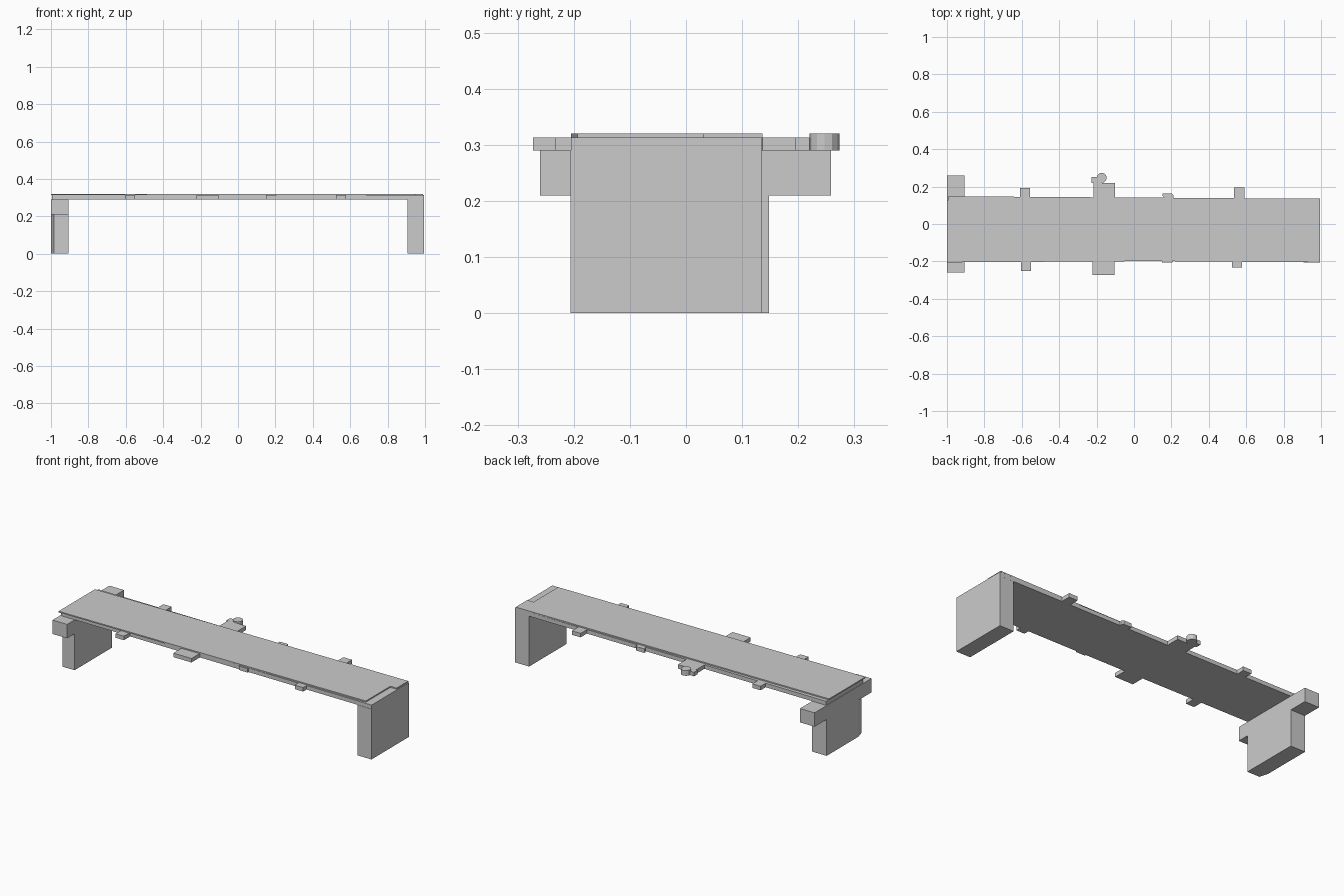
import bpy, bmesh, math

if "Cube" in bpy.data.objects:
    bpy.data.objects.remove(bpy.data.objects["Cube"])


def prism(name, outline, z0, z1):
    """Extrude a counter-clockwise plan outline between two heights."""
    bm = bmesh.new()
    low = [bm.verts.new((x, y, z0)) for x, y in outline]
    high = [bm.verts.new((x, y, z1)) for x, y in outline]
    bm.faces.new(low[::-1])
    bm.faces.new(high)
    n = len(outline)
    for i in range(n):
        j = (i + 1) % n
        bm.faces.new((low[i], low[j], high[j], high[i]))
    mesh = bpy.data.meshes.new(name)
    bm.to_mesh(mesh)
    bm.free()
    ob = bpy.data.objects.new(name, mesh)
    bpy.context.collection.objects.link(ob)
    return ob


def box(name, x0, x1, y0, y1, z0, z1):
    return prism(name, [(x0, y0), (x1, y0), (x1, y1), (x0, y1)], z0, z1)


DECK_LOW, DECK_TOP, TOP = 0.29, 0.313, 0.32

# Slightly skewed deck slab
prism("deck", [(-0.995, -0.19), (0.995, -0.205), (0.995, 0.135), (-0.995, 0.148)],
      DECK_LOW, DECK_TOP)

# Thin top plate, with a stepped right end
prism("top_plate", [(-1.0, -0.205), (0.95, -0.193), (0.95, 0.03), (0.99, 0.03),
                    (0.99, 0.136), (-1.0, 0.126)], DECK_TOP, TOP)

# End legs; the left one has a clipped front corner
prism("left_leg", [(-0.985, -0.192), (-0.907, -0.192), (-0.907, 0.148),
                   (-1.0, 0.148), (-1.0, -0.14)], 0.0, DECK_LOW)
box("right_leg", 0.905, 0.995, -0.206, 0.135, 0.0, DECK_LOW)

# Cross beam over the left leg
box("left_cross_beam", -1.0, -0.907, -0.26, 0.258, 0.21, DECK_LOW)

# Side tabs: x start, x end, outer y
back_tabs = [(-0.61, -0.557, 0.192), (-0.217, -0.102, 0.22),
             (0.535, 0.59, 0.195)]
front_tabs = [(-0.605, -0.552, -0.25), (-0.221, -0.105, -0.273),
              (0.15, 0.207, -0.207), (0.525, 0.578, -0.233)]
for i, (x0, x1, y) in enumerate(back_tabs):
    box(f"back_tab_{i + 1}", x0, x1, 0.1, y, DECK_LOW, DECK_TOP)
for i, (x0, x1, y) in enumerate(front_tabs):
    box(f"front_tab_{i + 1}", x0, x1, y, -0.15, DECK_LOW, DECK_TOP)
prism("back_small_tab", [(0.165, 0.1), (0.21, 0.1), (0.21, 0.155), (0.203, 0.162),
                         (0.152, 0.162), (0.152, 0.15), (0.165, 0.14)],
      DECK_LOW, DECK_TOP)

# Post and bracket on the large back tab
box("post_bracket", -0.226, -0.17, 0.22, 0.25, DECK_LOW, DECK_TOP)
post = [(-0.173 + 0.027 * math.cos(i * math.tau / 12),
         0.247 + 0.027 * math.sin(i * math.tau / 12)) for i in range(12)]
prism("round_post", post, DECK_LOW, TOP)
